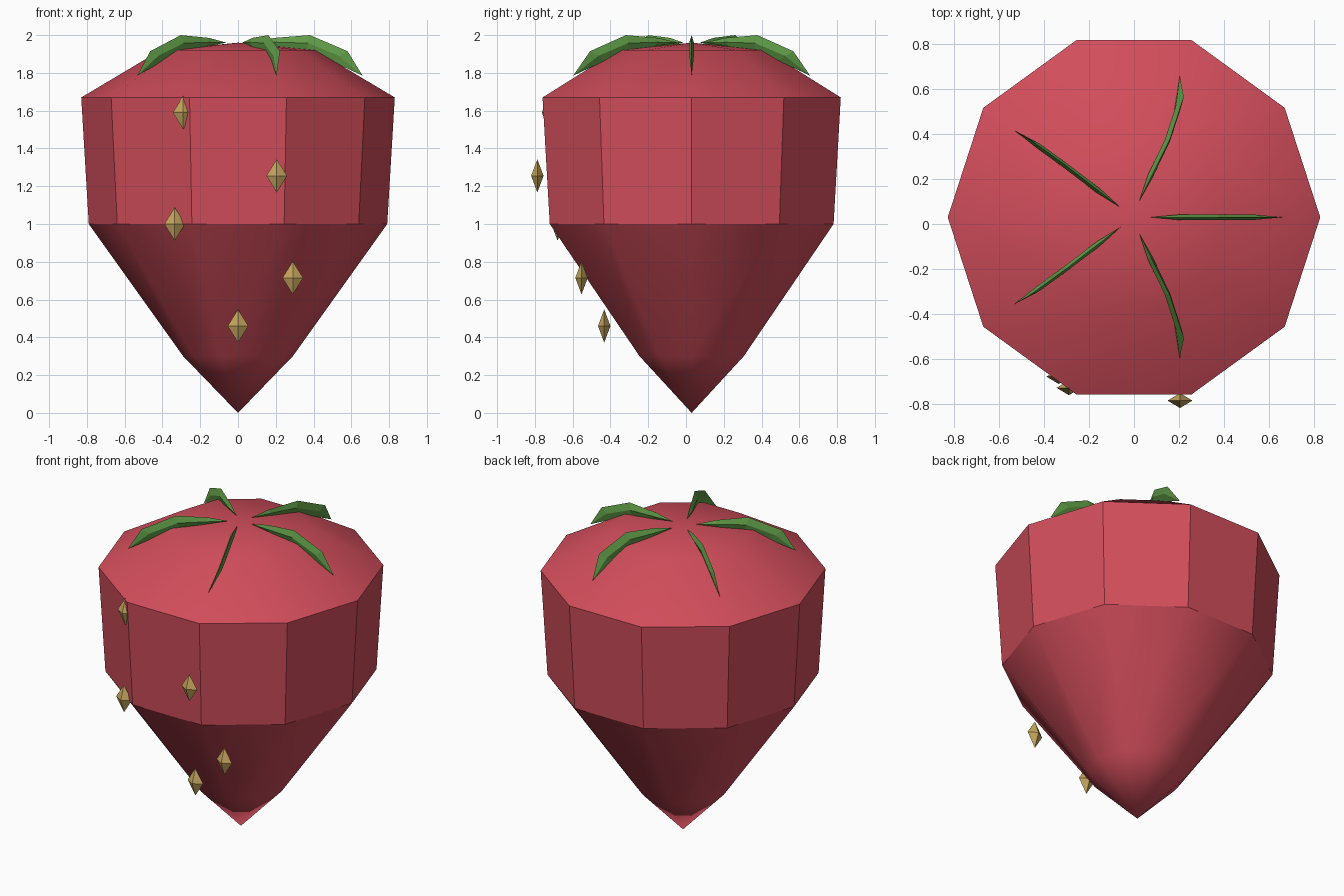
import bpy, bmesh, math
from mathutils import Vector

cube = bpy.data.objects.get("Cube")
if cube:
    bpy.data.objects.remove(cube, do_unlink=True)

SIDES = 10
CENTRE_Y = 0.03


def material(name, rgb):
    m = bpy.data.materials.new(name)
    m.use_nodes = True
    m.diffuse_color = (*rgb, 1)
    m.node_tree.nodes["Principled BSDF"].inputs["Base Color"].default_value = (*rgb, 1)
    return m


RED = material("berry_red", (0.64, 0.075, 0.105))
GREEN = material("leaf_green", (0.12, 0.34, 0.065))
GOLD = material("seed_gold", (0.56, 0.38, 0.11))


def finish(bm, name, mat):
    bmesh.ops.recalc_face_normals(bm, faces=bm.faces[:])
    mesh = bpy.data.meshes.new(name)
    bm.to_mesh(mesh)
    bm.free()
    mesh.materials.append(mat)
    obj = bpy.data.objects.new(name, mesh)
    bpy.context.collection.objects.link(obj)
    return obj


def loft(bm, rings, start, end):
    """Skin closed rings of points, closing each end onto a point."""
    rows = [[bm.verts.new(p) for p in ring] for ring in rings]
    n = len(rows[0])
    first, last = bm.verts.new(start), bm.verts.new(end)
    for i in range(n):
        j = (i + 1) % n
        bm.faces.new((first, rows[0][j], rows[0][i]))
        for a, b in zip(rows, rows[1:]):
            bm.faces.new((a[i], a[j], b[j], b[i]))
        bm.faces.new((last, rows[-1][i], rows[-1][j]))


# Berry body: a ten-sided profile of revolution
profile = [(0.29, 0.30), (0.79, 1.0), (0.83, 1.67), (0.41, 1.92)]
bm = bmesh.new()
rings = []
for r, z in profile:
    angles = [math.tau * i / SIDES for i in range(SIDES)]
    rings.append([(r * math.cos(a), CENTRE_Y + r * math.sin(a), z) for a in angles])
loft(bm, rings, (0, CENTRE_Y, 0), (0, CENTRE_Y, 1.96))
body = finish(bm, "berry_body", RED)
bpy.context.view_layer.objects.active = body
body.select_set(True)
bpy.ops.object.shade_smooth_by_angle(angle=math.radians(30))
body.select_set(False)

# Leaves: arched upright blades, (radius, ridge height, lower radius, lower height)
sections = [(0.19, 1.985, 0.21, 1.94), (0.38, 2.0, 0.36, 1.915), (0.58, 1.915, 0.49, 1.865)]
leans = [0.0, -0.045, -0.008, 0.008, 0.045]
for k, lean in enumerate(leans):
    angle = math.tau * k / len(leans)
    out = Vector((math.cos(angle), math.sin(angle), 0))
    side = Vector((-out.y, out.x, 0))
    base = Vector((0, CENTRE_Y, 0))

    def point(r, z, s=0.0):
        return base + out * r + side * s + Vector((0, 0, z))

    bm = bmesh.new()
    rings = []
    for (r, z, lr, lz), f in zip(sections, (0.35, 1, 1)):
        mr, mz, lo = (r + lr) / 2, (z + lz) / 2, lean * f
        rings.append([point(r, z, lo), point(mr, mz, lo * 0.8 + 0.012),
                      point(lr, lz, lo * 0.6), point(mr, mz, lo * 0.8 - 0.012)])
    loft(bm, rings, point(0.075, 1.96), point(0.66, 1.785))
    finish(bm, f"leaf_{k + 1}", GREEN)

# Seeds: stretched octahedra on the front
seeds = [(-0.29, -0.73, 1.59), (0.205, -0.787, 1.255), (-0.335, -0.68, 1.0),
         (0.29, -0.553, 0.715), (0, -0.433, 0.46)]
for k, (x, y, z) in enumerate(seeds):
    bm = bmesh.new()
    ring = [(x + 0.055, y, z), (x, y + 0.033, z), (x - 0.055, y, z), (x, y - 0.033, z)]
    loft(bm, [ring], (x, y, z - 0.088), (x, y, z + 0.088))
    finish(bm, f"seed_{k + 1}", GOLD)
